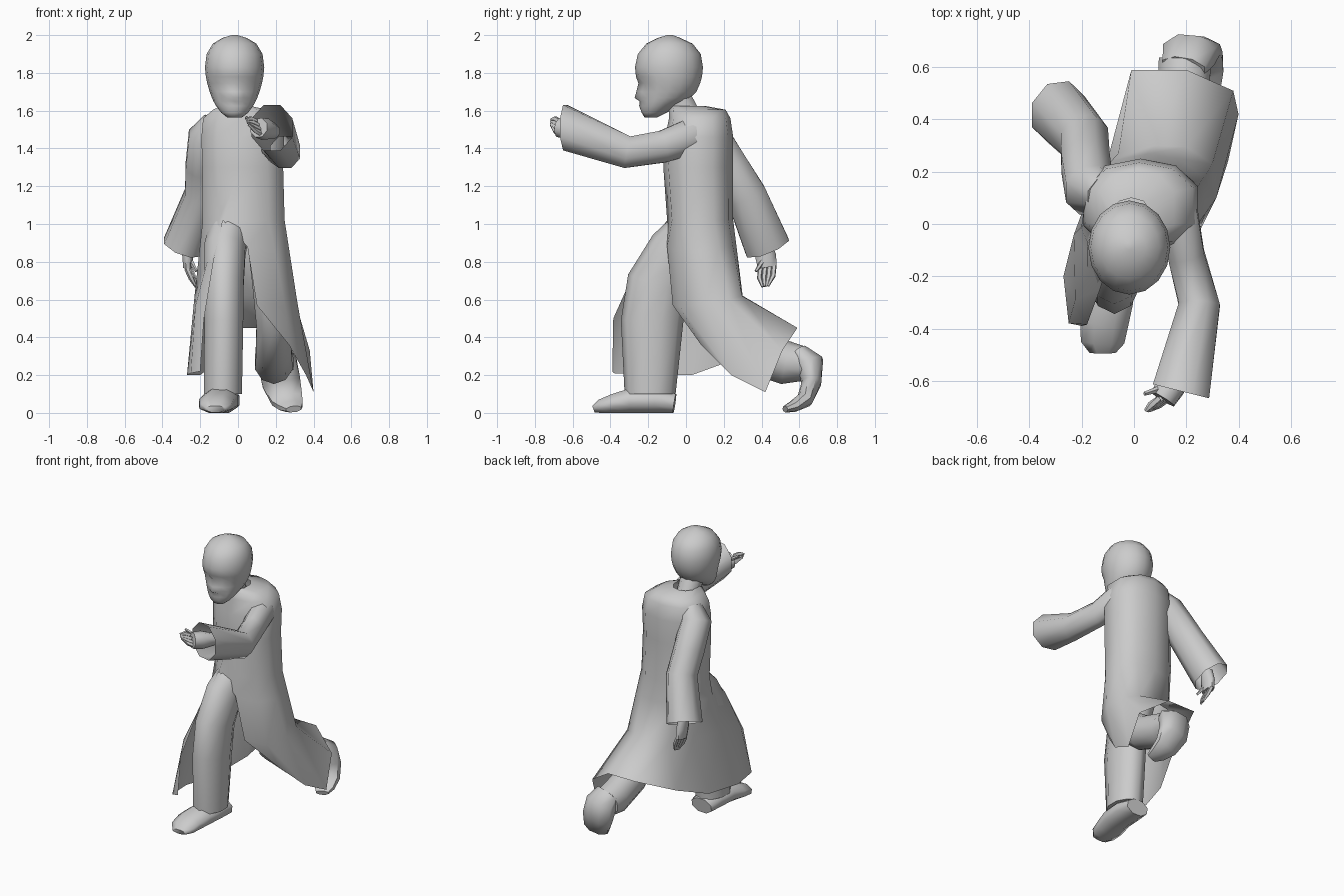
import bpy, bmesh, math
from mathutils import Vector

cube = bpy.data.objects.get("Cube")
if cube:
    bpy.data.objects.remove(cube)

grey = bpy.data.materials.new("plain grey")
grey.use_nodes = True
grey.diffuse_color = (0.6, 0.6, 0.6, 1)
grey.node_tree.nodes["Principled BSDF"].inputs["Base Color"].default_value = (0.6, 0.6, 0.6, 1)


def loft(name, rings, closed=True, caps=(True, True), angle=60):
    """Skin a list of equal-length point rings."""
    bm = bmesh.new()
    rows = [[bm.verts.new(p) for p in ring] for ring in rings]
    n = len(rows[0])
    for low, high in zip(rows, rows[1:]):
        for i in range(n if closed else n - 1):
            j = (i + 1) % n
            bm.faces.new((low[i], low[j], high[j], high[i]))
    for row, wanted in zip((rows[0], rows[-1]), caps):
        if wanted:
            bm.faces.new(row)
    bmesh.ops.remove_doubles(bm, verts=bm.verts, dist=0.0005)
    bmesh.ops.recalc_face_normals(bm, faces=bm.faces)
    mesh = bpy.data.meshes.new(name)
    bm.to_mesh(mesh)
    bm.free()
    mesh.materials.append(grey)
    obj = bpy.data.objects.new(name, mesh)
    bpy.context.collection.objects.link(obj)
    bpy.ops.object.select_all(action='DESELECT')
    obj.select_set(True)
    bpy.context.view_layer.objects.active = obj
    bpy.ops.object.shade_smooth_by_angle(angle=math.radians(angle))


def tube(name, stations, n=8, caps=(True, True), end=None):
    """Elliptical limb; each station is x, y, z, half width, half depth."""
    pts = [Vector(s[:3]) for s in stations]
    rings = []
    for k, s in enumerate(stations):
        t = pts[min(k + 1, len(pts) - 1)] - pts[max(k - 1, 0)]
        if end and k == len(pts) - 1:
            t = Vector(end)
        t.normalize()
        side = Vector((1, 0, 0))
        side = (side - t * side.dot(t)).normalized()
        up = t.cross(side)
        rings.append([pts[k] + side * s[3] * math.cos(a) + up * s[4] * math.sin(a)
                      for a in (math.tau * (i + 0.5) / n for i in range(n))])
    loft(name, rings, caps=caps)


# Head: front vertex bumps out for nose and lips, its neighbours sink for eyes
def head_ring(z, rx, front, back, bump=0, sink=0, n=16):
    ring = []
    for i in range(n):
        a = math.tau * i / n
        y = (front + back) / 2 - (back - front) / 2 * math.cos(a)
        if i == 0:
            y -= bump
        elif i in (1, n - 1):
            y += sink
        ring.append((-0.018 - rx * math.sin(a), y, z))
    return ring


loft("head", [head_ring(*r) for r in (
    (1.565, .04, -.22, -.15), (1.59, .072, -.235, -.1), (1.625, .098, -.24, -.05, .008),
    (1.65, .112, -.243, .0, .003), (1.668, .12, -.245, .025, .027),
    (1.7, .132, -.247, .055, .016), (1.745, .145, -.25, .075, .002, .016),
    (1.78, .152, -.265, .085), (1.83, .157, -.27, .09), (1.9, .148, -.255, .078),
    (1.955, .115, -.21, .035), (1.985, .065, -.15, -.03), (2.0, .015, -.1, -.07))], angle=70)
tube("neck", [(-.02, .02, 1.55, .075, .075), (-.02, -.06, 1.7, .075, .075)])


# Long coat: closed torso rings, then an open split skirt
def coat_ring(z, cx, rx, front, back, seam=0):
    cy, ry = (front + back) / 2, (back - front) / 2
    ring = []
    for i in range(11):
        c, s = math.cos(math.tau * i / 10), math.sin(math.tau * i / 10)
        flat = math.copysign(abs(c) ** 0.75, c)
        ring.append(Vector((cx - rx * s, cy - ry * flat, z)))
    for i in (0, 10):
        ring[i].x += seam
    return ring


torso = [coat_ring(*r) for r in (
    (1.625, -.01, .08, -.08, .1), (1.605, .01, .15, -.09, .21), (1.56, .02, .215, -.09, .235),
    (1.46, .025, .23, -.11, .25), (1.3, .025, .225, -.12, .25), (1.02, .03, .228, -.1, .25, -.11))]
skirt_middle = [
    (-.18, -.385, .5), (-.225, -.29, .57), (-.23, -.04, .62), (-.16, .15, .62),
    (-.06, .27, .62), (.08, .3, .62), (.2, .295, .62), (.3, .23, .6),
    (.315, .1, .58), (.25, -.03, .56), (.1, -.07, .57)]
skirt_hem = [
    (-.2, -.39, .22), (-.25, -.38, .21), (-.27, -.2, .2), (-.2, .03, .2),
    (-.1, .25, .28), (-.01, .59, .45), (.2, .59, .45), (.38, .51, .33),
    (.4, .42, .11), (.36, .24, .2), (.27, .08, .36)]
skirt_top = [p.lerp(Vector(q), 0.35) for p, q in zip(torso[-1], skirt_middle)]
skirt_top[0] = Vector((-.13, -.25, .8))
skirt_top[-1] = Vector((.05, -.1, .88))
loft("coat", torso + [skirt_top, skirt_middle, skirt_hem], closed=False, caps=(False, False))

# Sleeves, open at the cuffs
tube("left_sleeve", [(.13, .13, 1.5, .05, .06), (.17, .04, 1.47, .08, .1),
                     (.2, -.12, 1.41, .075, .092), (.25, -.31, 1.38, .085, .092),
                     (.18, -.64, 1.51, .12, .13)], caps=(True, False), end=(-.25, -1, 0))
tube("right_sleeve", [(-.12, .11, 1.54, .07, .07), (-.17, .13, 1.46, .1, .11),
                      (-.185, .23, 1.3, .1, .11), (-.19, .32, 1.15, .1, .115),
                      (-.29, .43, .88, .115, .13)], caps=(True, False))


# Hands: palm, four fingers and a thumb
def hand(name, wrist, knuckle, tip, spread, thumb, width, depth):
    wrist, knuckle, tip = Vector(wrist), Vector(knuckle), Vector(tip)
    spread = Vector(spread)
    mid = wrist.lerp(knuckle, 0.6)
    tube(name + "_palm", [(*wrist, .04, .04), (*mid, width, depth),
                          (*knuckle, width * .9, depth * .9)])
    for i in range(4):
        shift = spread * (i - 1.5)
        bend = knuckle.lerp(tip, 0.5) + shift
        tube(f"{name}_finger_{i + 1}", [(*(knuckle + shift), .014, .014), (*bend, .014, .014),
                                        (*(tip + shift * .4), .007, .007)], n=5)
    tube(name + "_thumb", [(*mid, .018, .018), (*thumb, .008, .008)], n=5)


hand("left_hand", (.19, -.54, 1.49), (.11, -.67, 1.51), (.05, -.715, 1.54),
     (.01, 0, -.022), (.04, -.65, 1.565), .06, .06)
hand("right_hand", (-.27, .41, .92), (-.265, .43, .77), (-.22, .42, .67),
     (.004, .024, .004), (-.22, .37, .75), .03, .06)

# Trouser legs
tube("right_trouser_leg", [(-.04, .06, 1.0, .11, .12), (-.07, -.05, .86, .115, .15),
                           (-.075, -.15, .68, .11, .165), (-.075, -.18, .48, .108, .165),
                           (-.08, -.19, .1, .106, .135)], n=10, end=(0, 0, -1))
tube("left_trouser_leg", [(.13, .09, .95, .09, .11), (.16, .09, .7, .09, .11),
                          (.185, .13, .48, .092, .11), (.19, .33, .33, .1, .115),
                          (.19, .53, .265, .105, .115), (.195, .63, .26, .105, .09)], n=10)

# Shoes: one flat on the ground, one pushing off its toes
tube("right_shoe", [(-.08, -.06, .05, .085, .055), (-.085, -.16, .065, .1, .07),
                    (-.095, -.29, .065, .1, .07), (-.115, -.38, .05, .1, .055),
                    (-.12, -.45, .035, .09, .04), (-.12, -.49, .02, .055, .02)])
tube("left_shoe", [(.19, .6, .32, .09, .05), (.21, .65, .26, .11, .085),
                   (.23, .665, .16, .11, .055), (.26, .63, .07, .09, .045),
                   (.28, .57, .035, .07, .033), (.295, .525, .02, .045, .018)])
